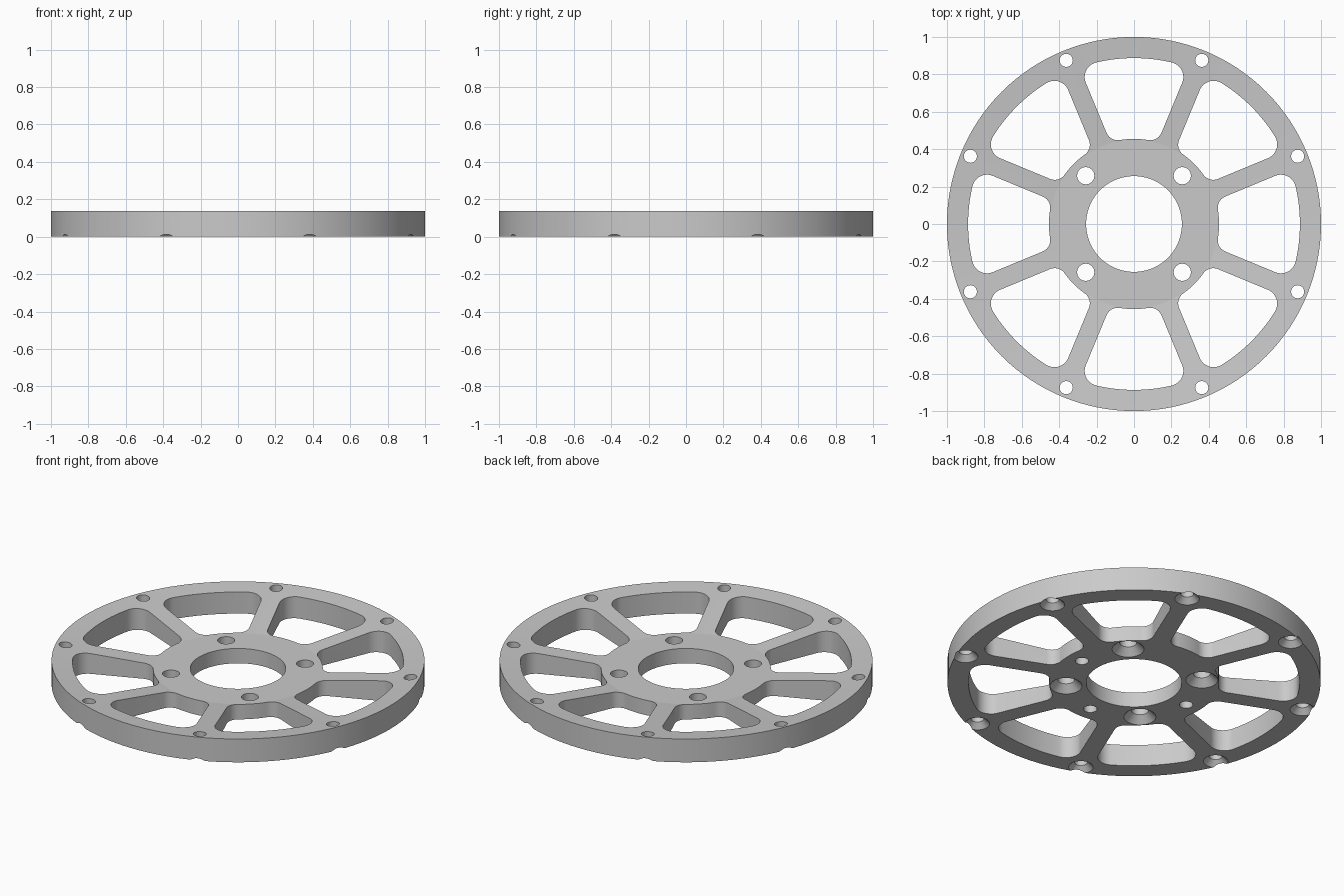
import bpy
import bmesh
from math import pi, sin, cos, sqrt, atan2, radians

cube = bpy.data.objects.get("Cube")
if cube:
    bpy.data.objects.remove(cube, do_unlink=True)

HEIGHT = 0.138       # height at the rim
HUB_TOP = 0.088      # height of the flat hub
HUB_FLAT = 0.45      # radius where the dished top begins
HUB = 0.455          # radius of the hub edge in the windows
RIM_IN = 0.887       # inner radius of the rim
SPOKE = 0.051        # half width of a spoke
BOLT = 0.365         # radius of the hub bolt circle
RIM_BOLT = 0.947     # radius of the rim bolt circle
LOW, HIGH = -0.05, HEIGHT + 0.05

metal = bpy.data.materials.new("grey metal")
metal.use_nodes = True
colour = (0.59, 0.59, 0.59, 1)
metal.diffuse_color = colour
metal.node_tree.nodes["Principled BSDF"].inputs["Base Color"].default_value = colour


def polar(r, a):
    return r * cos(a), r * sin(a)


def arc(cx, cy, r, a0, a1, n):
    angles = [a0 + (a1 - a0) * i / n for i in range(n + 1)]
    return [(cx + r * cos(a), cy + r * sin(a)) for a in angles]


def add_prism(bm, outline, z0, z1):
    """Extrude a flat outline between two heights."""
    face = bm.faces.new([bm.verts.new((x, y, z0)) for x, y in outline])
    top = bmesh.ops.extrude_face_region(bm, geom=[face])["geom"]
    for v in top:
        if isinstance(v, bmesh.types.BMVert):
            v.co.z = z1


def add_lathe(bm, x, y, profile, n=32):
    """Stack rings of (radius, z) into a closed solid."""
    rings = [[bm.verts.new((px, py, z)) for px, py in arc(x, y, r, 0, 2 * pi, n)[:-1]]
             for r, z in profile]
    for low, high in zip(rings, rings[1:]):
        for i in range(n):
            j = (i + 1) % n
            bm.faces.new((low[i], low[j], high[j], high[i]))
    bm.faces.new(rings[0][::-1])
    bm.faces.new(rings[-1])


def window(inner_f, outer_f):
    """Rounded opening between two spokes, centred on angle zero."""
    spoke = -pi / 8

    def fillet_centre(dist, f):
        off = SPOKE + f
        a = spoke + atan2(off, sqrt(dist * dist - off * off))
        return a, polar(dist, a)

    side = spoke - pi / 2
    a_in, c_in = fillet_centre(HUB + inner_f, inner_f)
    a_out, c_out = fillet_centre(RIM_IN - outer_f, outer_f)
    half = arc(0, 0, HUB, 0, a_in, 8)[:-1]
    half += arc(*c_in, inner_f, a_in + pi, side + 2 * pi, 10)
    half += arc(*c_out, outer_f, side, a_out, 12)
    half += arc(0, 0, RIM_IN, a_out, 0, 12)[1:]
    return half + [(x, -y) for x, y in half[-2:0:-1]]


def countersink(bm, x, y, r, wide):
    add_lathe(bm, x, y, [(wide - LOW, LOW), (r, wide - r), (r, HIGH)])


def make_object(name, bm):
    bmesh.ops.recalc_face_normals(bm, faces=bm.faces)
    mesh = bpy.data.meshes.new(name)
    bm.to_mesh(mesh)
    bm.free()
    obj = bpy.data.objects.new(name, mesh)
    bpy.context.collection.objects.link(obj)
    mesh.materials.append(metal)
    return obj


# Solid disc with a shallow dished top
bm = bmesh.new()
add_lathe(bm, 0, 0, [(1, 0), (1, HEIGHT), (HUB_FLAT, HUB_TOP)], 128)
wheel = make_object("spoked_wheel_disc", bm)

# Cutters: bore, windows, countersunk bolt holes and blind pin holes
bm = bmesh.new()
add_lathe(bm, 0, 0, [(0.256, LOW), (0.256, HIGH)], 96)
opening = window(0.065, 0.08)
for k in range(8):
    a = k * pi / 4
    turned = [(x * cos(a) - y * sin(a), x * sin(a) + y * cos(a)) for x, y in opening]
    add_prism(bm, turned, LOW, HIGH)
    countersink(bm, *polar(RIM_BOLT, a + pi / 8), 0.035, 0.066)
for k in range(4):
    countersink(bm, *polar(BOLT, radians(45 + 90 * k)), 0.046, 0.086)
for a in (0, 180, 270):
    add_lathe(bm, *polar(BOLT, radians(a)), [(0.036, LOW), (0.036, HUB_TOP * 0.7)])
cutter = make_object("hole_cutter", bm)
cutter.hide_render = True

# Cut, then smooth the round walls
mod = wheel.modifiers.new("holes", "BOOLEAN")
mod.operation = "DIFFERENCE"
mod.solver = "EXACT"
mod.object = cutter
bpy.ops.object.select_all(action="DESELECT")
wheel.select_set(True)
bpy.context.view_layer.objects.active = wheel
bpy.ops.object.modifier_apply(modifier=mod.name)
bpy.data.objects.remove(cutter, do_unlink=True)
bpy.ops.object.shade_smooth_by_angle(angle=radians(30))

# Keep the faint crease between hub and dished spokes crisp
bm = bmesh.new()
bm.from_mesh(wheel.data)
for edge in bm.edges:
    if all(f.normal.z > 0.9 for f in edge.link_faces) and edge.calc_face_angle(0) > 0.05:
        edge.smooth = False
bm.to_mesh(wheel.data)
bm.free()
